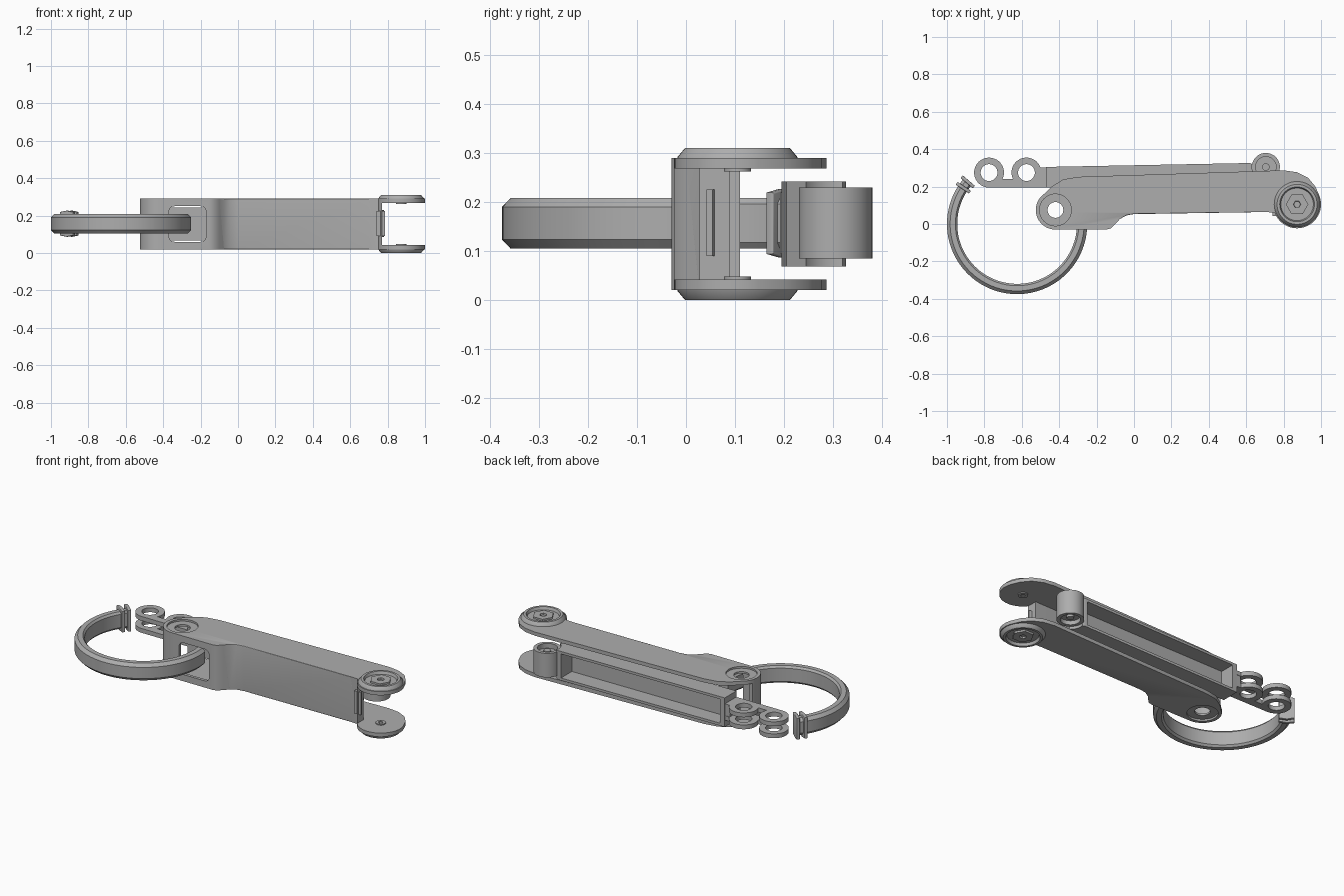
import bpy, bmesh, math
from mathutils import Matrix, Vector

cube = bpy.data.objects.get("Cube")
if cube:
    bpy.data.objects.remove(cube, do_unlink=True)

metal = bpy.data.materials.new("brushed grey metal")
metal.use_nodes = True
GREY = (0.42, 0.42, 0.42, 1)
metal.diffuse_color = GREY
metal.node_tree.nodes["Principled BSDF"].inputs["Base Color"].default_value = GREY

MID = 0.155          # height of the horizontal mirror plane
PIVOT = (-0.42, 0.075)
HUB = (0.872, 0.105)
EYE = (0.705, 0.305)
RING = (-0.625, 0.0)


def arc(centre, r, a0, a1, n=20):
    angles = [math.radians(a0 + (a1 - a0) * i / n) for i in range(n + 1)]
    return [(centre[0] + r * math.cos(a), centre[1] + r * math.sin(a)) for a in angles]


def finish(name, bm):
    bmesh.ops.recalc_face_normals(bm, faces=bm.faces)
    mesh = bpy.data.meshes.new(name)
    bm.to_mesh(mesh)
    bm.free()
    mesh.materials.append(metal)
    obj = bpy.data.objects.new(name, mesh)
    bpy.context.collection.objects.link(obj)
    return obj


def prism(name, pts, z0, z1, round_rule=None, width=0.02):
    """Extrude an outline; soften rim edges chosen by the rule."""
    bm = bmesh.new()
    face = bm.faces.new([bm.verts.new((x, y, z0)) for x, y in pts])
    geom = bmesh.ops.extrude_face_region(bm, geom=[face])["geom"]
    for v in geom:
        if isinstance(v, bmesh.types.BMVert):
            v.co.z = z1
    if round_rule:
        rim = [e for e in bm.edges if abs(e.verts[0].co.z - e.verts[1].co.z) < 1e-5
               and all(round_rule(v.co) for v in e.verts)]
        bmesh.ops.bevel(bm, geom=rim, offset=width, segments=4, profile=0.5,
                        affect='EDGES', clamp_overlap=True)
    return finish(name, bm)


def lathe(name, centre, profile, segs=40, flip=False):
    """Revolve (radius, height) points about a vertical axis."""
    bm = bmesh.new()
    rows = []
    for r, z in profile:
        z = 2 * MID - z if flip else z
        if r == 0:
            rows.append([bm.verts.new((centre[0], centre[1], z))] * segs)
        else:
            rows.append([bm.verts.new((x, y, z)) for x, y in arc(centre, r, 0, 360, segs)[:-1]])
    for a, b in zip(rows, rows[1:]):
        for i in range(segs):
            j = (i + 1) % segs
            bm.faces.new(list(dict.fromkeys((a[i], a[j], b[j], b[i]))))
    return finish(name, bm)


def cylinder(name, centre, r, z0, z1, segs=40):
    return lathe(name, centre, [(0, z0), (r, z0), (r, z1), (0, z1)], segs)


def cut(obj, cutter):
    cutter.hide_render = True
    mod = obj.modifiers.new("cut", 'BOOLEAN')
    mod.operation = 'DIFFERENCE'
    mod.solver = 'EXACT'
    mod.object = cutter
    bpy.context.view_layer.objects.active = obj
    bpy.ops.object.modifier_apply(modifier=mod.name)
    bpy.data.objects.remove(cutter, do_unlink=True)


def rounded_rect(x0, x1, y0, y1, r):
    return (arc((x1 - r, y1 - r), r, 0, 90, 5) + arc((x0 + r, y1 - r), r, 90, 180, 5)
            + arc((x0 + r, y0 + r), r, 180, 270, 5) + arc((x1 - r, y0 + r), r, 270, 360, 5))


# Main arm: hollow body, open at the back, forked at the hub end
outline = arc(PIVOT, 0.105, 125, 270) + [
    (-0.15, -0.03), (-0.125, -0.024), (-0.1, 0.0), (-0.075, 0.027), (-0.04, 0.046), (0.0, 0.053)]
outline += [(0.7, 0.064)] + arc(HUB, 0.128, 200, 380, 28) + [
    (0.97, 0.2), (0.93, 0.248), (0.87, 0.277), (0.8, 0.287), (-0.3, 0.252), (-0.38, 0.238), (-0.44, 0.2)]
arm = prism("main_arm", outline, 0.02, 0.29,
            lambda c: -0.09 < c.x < 0.72 and c.y < 0.1)
cavity = [(-0.6, 0.11)] + arc(PIVOT, 0.087, 156, 270, 14) + [
    (-0.16, -0.012), (-0.135, 0.0), (-0.11, 0.03), (-0.07, 0.06), (0.0, 0.078),
    (0.77, 0.09), (0.77, -0.1), (1.1, -0.1), (1.1, 0.4), (-0.6, 0.4)]
cut(arm, prism("cavity_cutter", cavity, 0.042, 0.268))
window = prism("window_cutter", rounded_rect(-0.37, -0.17, 0.06, 0.25, 0.03), -0.04, 0.1)
window.data.transform(Matrix.Rotation(math.pi / 2, 4, 'X'))
cut(arm, window)
cut(arm, cylinder("pivot_bore_cutter", PIVOT, 0.042, -0.1, 0.4))
for z in (0.279, -0.069):
    cut(arm, cylinder("counterbore_cutter", PIVOT, 0.085, z, z + 0.1))

# Small stop tab on the end of the front wall
prism("stop_tab", [(0.74, 0.042), (0.785, 0.042), (0.785, 0.054), (0.74, 0.066)], 0.09, 0.225)

# Dished hub caps, hex nuts and inner bosses on both fork plates
for side, flip in (("upper", False), ("lower", True)):
    lathe(side + "_hub_cap", HUB, [(0, 0.28), (0.124, 0.28), (0.122, 0.292), (0.107, 0.31),
                                   (0.093, 0.31), (0.087, 0.294), (0, 0.294)], 48, flip)
    lathe(side + "_hub_nut", HUB, [(0, 0.285), (0.06, 0.285), (0.06, 0.305), (0.02, 0.305),
                                   (0.018, 0.295), (0, 0.295)], 6, flip)
    lathe(side + "_hub_boss", HUB, [(0, 0.275), (0.028, 0.275), (0.028, 0.262), (0.012, 0.262),
                                    (0.012, 0.268), (0, 0.268)], 24, flip)

# Link bar: channel with its open side at the back
link = prism("link_bar", [(-0.47, 0.195), (0.6, 0.205), (0.67, 0.25), (0.67, 0.3),
                          (0.62, 0.326), (-0.47, 0.305)], 0.068, 0.242)
cut(link, prism("link_cutter", [(-0.44, 0.213), (0.6, 0.223), (0.6, 0.4), (-0.44, 0.4)], 0.083, 0.227))
cut(link, cylinder("eye_clearance_cutter", EYE, 0.074, 0, 0.4))

# Barrel eye at the end of the link
lathe("link_eye", EYE, [(0, 0.11), (0.055, 0.11), (0.055, 0.085), (0.075, 0.085), (0.075, 0.229),
                        (0.055, 0.229), (0.055, 0.2), (0, 0.2)])
lathe("link_eye_pin", EYE, [(0, 0.095), (0.02, 0.095), (0.02, 0.215), (0, 0.215)], 20)

# Paired lug plates with two holes each
near, far = (-0.575, 0.275), (-0.775, 0.275)
lug = ([(-0.45, 0.195), (-0.45, 0.303), (-0.5, 0.303)] + arc(near, 0.08, 20, 205, 20)
       + arc(far, 0.08, -25, 270, 28))
for side, z in (("upper", 0.18), ("lower", 0.108)):
    plate = prism(side + "_lug_plate", lug, z, z + 0.026)
    for centre in (near, far):
        cut(plate, cylinder("lug_hole_cutter", centre, 0.045, 0, 0.4, 32))
prism("lug_spacer", [(-0.5, 0.197), (-0.45, 0.197), (-0.45, 0.3), (-0.5, 0.3)], 0.13, 0.185)

# Open hook ring with a chamfered section
section = [(0.32, 0.117), (0.33, 0.105), (0.358, 0.105), (0.375, 0.123),
           (0.375, 0.19), (0.358, 0.208), (0.33, 0.208), (0.32, 0.196)]
bm = bmesh.new()
rows = [[] for _ in section]
for row, (r, z) in zip(rows, section):
    row += [bm.verts.new((x, y, z)) for x, y in arc(RING, r, 139, 368, 72)]
for a, b in zip(rows, rows[1:] + rows[:1]):
    for i in range(len(a) - 1):
        bm.faces.new((a[i], a[i + 1], b[i + 1], b[i]))
for end in (0, -1):
    bm.faces.new([row[end] for row in rows])
finish("hook_ring", bm)

# Two collars at the free tip of the ring
for i, angle in enumerate((146, 139.5)):
    a = math.radians(angle)
    collar = prism("tip_collar_%d" % (i + 1),
                   [(-0.043, -0.063), (0.0, -0.07), (0.043, -0.063), (0.043, 0.063), (0.0, 0.07), (-0.043, 0.063)],
                   -0.009, 0.009, lambda c: True, 0.004)
    collar.data.transform(Matrix.Rotation(math.pi / 2, 4, 'X'))
    spot = Vector((RING[0] + 0.347 * math.cos(a), RING[1] + 0.347 * math.sin(a), 0.1565))
    collar.data.transform(Matrix.Translation(spot) @ Matrix.Rotation(a, 4, 'Z'))

# Smooth curved walls, keep machined edges crisp
bpy.ops.object.select_all(action='DESELECT')
for obj in bpy.context.collection.objects:
    if obj.type == 'MESH' and metal.name in obj.data.materials:
        obj.select_set(True)
        bpy.context.view_layer.objects.active = obj
bpy.ops.object.shade_smooth_by_angle(angle=math.radians(32))
